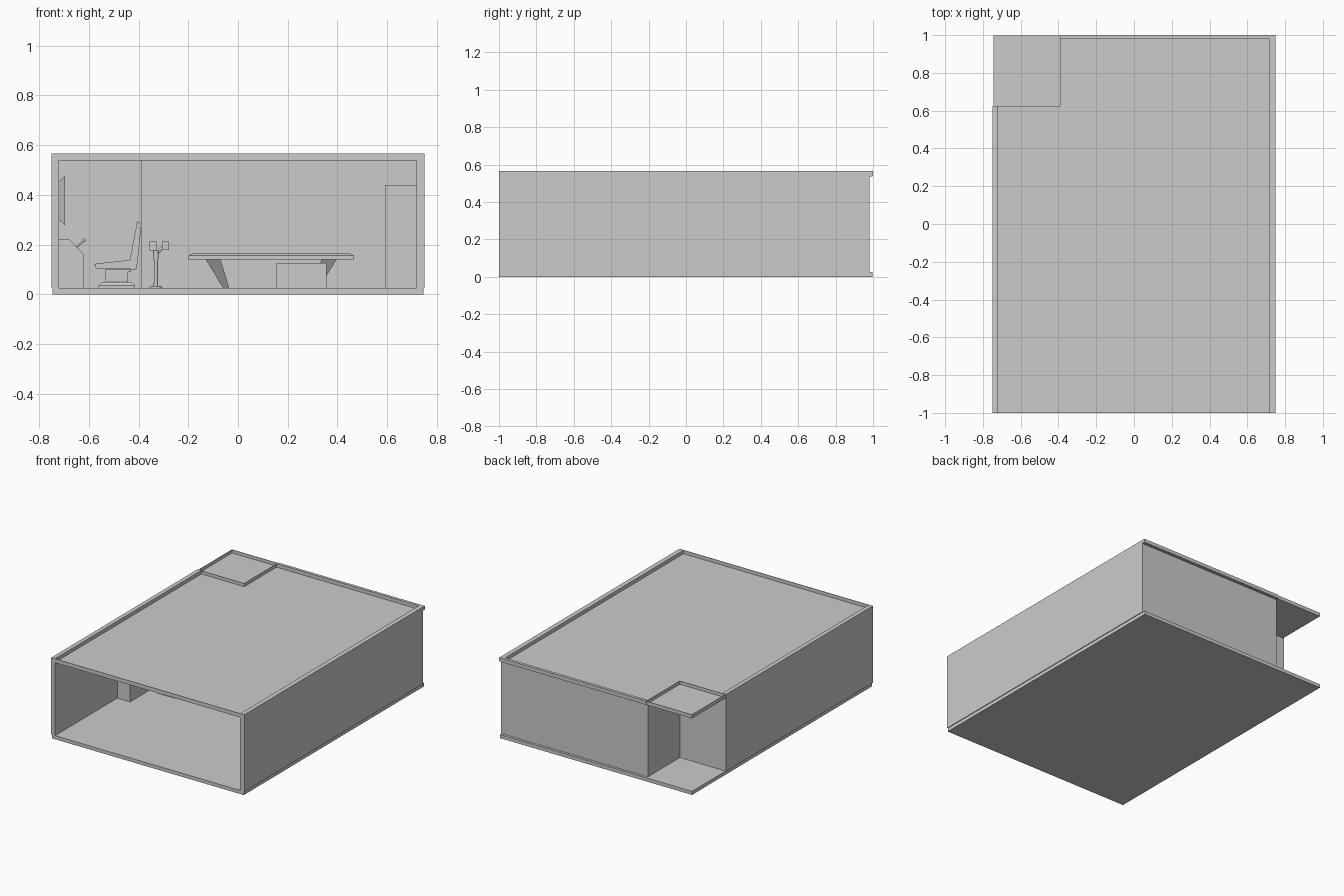
import bpy, bmesh, math
from mathutils import Vector

if "Cube" in bpy.data.objects:
    bpy.data.objects.remove(bpy.data.objects["Cube"])


def make(name, bm):
    bmesh.ops.recalc_face_normals(bm, faces=bm.faces)
    me = bpy.data.meshes.new(name)
    bm.to_mesh(me)
    bm.free()
    ob = bpy.data.objects.new(name, me)
    bpy.context.collection.objects.link(ob)
    return ob


def loft(name, lower, upper):
    """Closed solid between two matching outlines."""
    bm = bmesh.new()
    a = [bm.verts.new(p) for p in lower]
    b = [bm.verts.new(p) for p in upper]
    n = len(a)
    bm.faces.new(a)
    bm.faces.new(b[::-1])
    for i in range(n):
        j = (i + 1) % n
        bm.faces.new((a[i], a[j], b[j], b[i]))
    return make(name, bm)


def rect(x0, x1, y0, y1, z):
    return [(x0, y0, z), (x1, y0, z), (x1, y1, z), (x0, y1, z)]


def box(name, x0, x1, y0, y1, z0, z1):
    return loft(name, rect(x0, x1, y0, y1, z0), rect(x0, x1, y0, y1, z1))


def prism(name, xz, y0, y1):
    return loft(name, [(x, y0, z) for x, z in xz], [(x, y1, z) for x, z in xz])


def rod(name, p, q, r1, r2=None, sides=12):
    p, q = Vector(p), Vector(q)
    bm = bmesh.new()
    bmesh.ops.create_cone(bm, cap_ends=True, segments=sides, radius1=r1,
                          radius2=r1 if r2 is None else r2, depth=(q - p).length)
    ob = make(name, bm)
    ob.rotation_mode = 'QUATERNION'
    ob.rotation_quaternion = (q - p).to_track_quat('Z', 'Y')
    ob.location = (p + q) / 2
    return ob


F, C, T = 0.025, 0.54, 0.565      # floor, ceiling and rim heights
NX, NY = -0.39, 0.625             # inner corner of the entrance recess
S = 0.003                         # sheet thickness

# Shell: floor, walls, ceiling
box("floor", -0.745, 0.745, -1, 0.997, 0, F)
box("right_wall", 0.717, 0.75, -1, 0.98, F, T)
box("left_wall", -0.75, -0.72, -1, NY, F, T)
box("back_wall", NX, 0.717, 0.977, 0.98, F, C)
box("recess_side_wall", NX, NX + S, NY, 0.98, F, C)
box("recess_front_wall", -0.72, NX, NY - S, NY, F, C)
box("ceiling", -0.745, 0.745, -1, 0.997, C - S, C)

# Raised rim around the roof and the recess
box("back_rim", NX, 0.75, 0.98, 1, C, T)
box("right_rim_end", 0.717, 0.75, 0.98, 1, C, T)
box("front_rim", -0.72, 0.717, -1, -1 + S, C, T)
box("recess_rim_side", NX, NX + S, NY, 0.98, C, T - 0.002)
box("recess_rim_front", -0.745, NX, NY - S, NY, C, T - 0.002)
box("recess_rim_left", -0.745, -0.745 + S, NY, 0.997, C, T - 0.002)
box("recess_rim_back", -0.745, NX, 0.997 - S, 0.997, C, T - 0.002)

# Control console, lever and wall screen
prism("console", [(-0.72, 0.002), (-0.62, 0.002), (-0.62, 0.16), (-0.678, 0.222), (-0.72, 0.222)],
      -0.31, 0.255)
rod("console_lever", (-0.65, -0.03, 0.19), (-0.62, -0.03, 0.215), 0.004)
rod("lever_knob", (-0.622, -0.03, 0.213), (-0.615, -0.03, 0.223), 0.006)
loft("wall_screen",
     [(-0.72, -0.28, 0.30), (-0.72, 0.22, 0.30), (-0.72, 0.22, 0.455), (-0.72, -0.28, 0.455)],
     [(-0.695, -0.31, 0.278), (-0.695, 0.25, 0.278), (-0.695, 0.25, 0.477), (-0.695, -0.31, 0.477)])

# Chair
CY = -0.03


def square(h, z, cx=-0.487):
    return rect(cx - h, cx + h, CY - h, CY + h, z)


box("chair_foot", -0.56, -0.414, CY - 0.073, CY + 0.073, F, 0.036)
loft("chair_foot_slope", square(0.073, 0.036), square(0.058, 0.05))
loft("chair_stem", square(0.045, 0.05), square(0.045, 0.092))
box("chair_swivel", -0.535, -0.43, CY - 0.05, CY + 0.05, 0.09, 0.1)
prism("seat", [(-0.578, 0.122), (-0.57, 0.104), (-0.41, 0.1), (-0.405, 0.125), (-0.435, 0.138)],
      CY - 0.08, CY + 0.08)
prism("seat_back", [(-0.435, 0.138), (-0.407, 0.103), (-0.388, 0.28), (-0.405, 0.295)],
      CY - 0.075, CY + 0.075)

# Instrument stand
PX = -0.33
rod("stand_foot", (PX, CY, F), (PX, CY, 0.032), 0.025)
rod("stand_post", (PX, CY, 0.03), (PX, CY, 0.155), 0.009, 0.007)
rod("stand_collar", (PX, CY, 0.14), (PX, CY, 0.175), 0.011)
rod("stand_arm", (PX, CY, 0.162), (-0.297, CY, 0.192), 0.006)
box("left_instrument", -0.355, -0.328, CY - 0.02, CY + 0.02, 0.175, 0.213)
box("right_instrument", -0.305, -0.277, CY - 0.02, CY + 0.02, 0.177, 0.213)

# Table with splayed legs, mirrored both ways
TX, TY, HD = 0.133, 0.3, 0.2
box("table_edge", -0.2, 0.466, TY - HD, TY + HD, 0.14, 0.155)
loft("table_top", rect(-0.2, 0.466, TY - HD, TY + HD, 0.155),
     rect(-0.18, 0.446, TY - HD + 0.02, TY + HD - 0.02, 0.166))
for sx in (-1, 1):
    for sy in (-1, 1):
        def leg(a, b, c, d, z):
            return [(TX + sx * x, TY + sy * y, z) for x, y in ((a, c), (b, c), (b, d), (a, d))]
        loft("table_leg", leg(0.168, 0.193, 0.06, 0.085, F), leg(0.203, 0.263, 0.1, 0.16, 0.14))

# Storage box and cabinet
box("storage_box", 0.155, 0.355, 0.0, 0.09, F, 0.125)
box("cabinet", 0.592, 0.717, 0.6, 0.977, F, 0.44)
